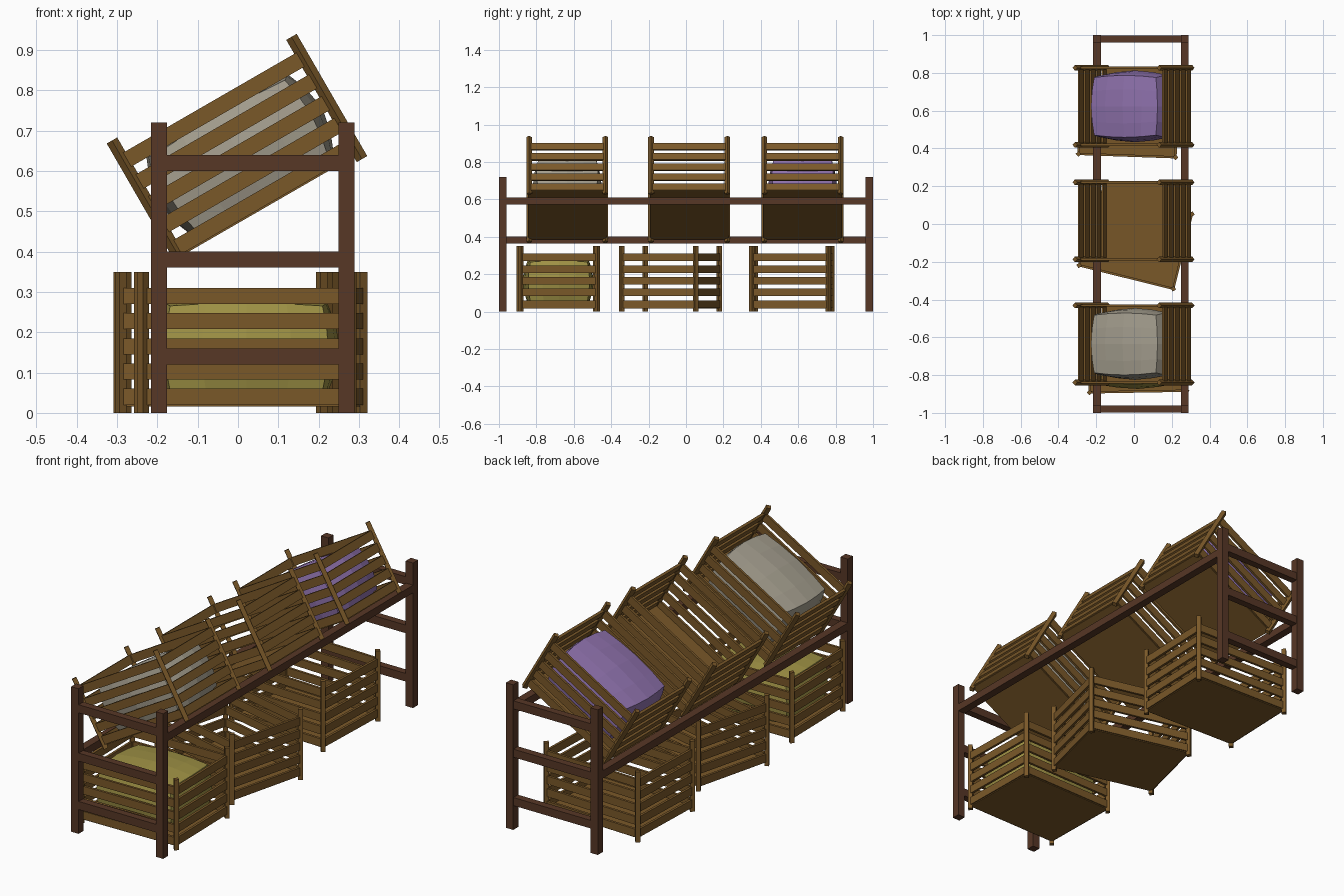
import bpy, bmesh
from math import radians, pi
from mathutils import Matrix, Vector

if "Cube" in bpy.data.objects:
    bpy.data.objects.remove(bpy.data.objects["Cube"])


def material(name, rgb):
    m = bpy.data.materials.new(name)
    m.diffuse_color = (*rgb, 1)
    m.use_nodes = True
    m.node_tree.nodes["Principled BSDF"].inputs["Base Color"].default_value = m.diffuse_color
    return m


CRATE_WOOD = material("crate_wood", (0.195, 0.098, 0.022))
FRAME_WOOD = material("frame_wood", (0.095, 0.038, 0.019))
PURPLE = material("purple_cloth", (0.27, 0.165, 0.41))
CREAM = material("cream_cloth", (0.37, 0.34, 0.27))
YELLOW = material("yellow_cloth", (0.35, 0.29, 0.06))


def box(bm, lo, hi):
    lo, hi = Vector(lo), Vector(hi)
    mat = Matrix.Translation((lo + hi) / 2) @ Matrix.Diagonal((*(hi - lo), 1))
    bmesh.ops.create_cube(bm, size=1, matrix=mat)


def finish(bm, name, mat, matrix=Matrix()):
    me = bpy.data.meshes.new(name)
    bm.to_mesh(me)
    bm.free()
    me.materials.append(mat)
    ob = bpy.data.objects.new(name, me)
    ob.matrix_world = matrix
    bpy.context.collection.objects.link(ob)
    return ob


# Stand: four posts, end rails, a low and a high long rail
XL, XR, H = -0.196, 0.269, 0.02
for side, x in (("left", XL), ("right", XR)):
    for end, y in (("front", -0.98), ("back", 0.98)):
        bm = bmesh.new()
        box(bm, (x - H, y - H, 0), (x + H, y + H, 0.72))
        finish(bm, f"{end}_{side}_post", FRAME_WOOD)
for end, y in (("front", -0.98), ("back", 0.98)):
    for i, z in enumerate((0.12, 0.36, 0.60)):
        bm = bmesh.new()
        box(bm, (XL + H, y - H * 0.9, z), (XR - H, y + H * 0.9, z + 0.04))
        finish(bm, f"{end}_end_rail_{i + 1}", FRAME_WOOD)
for name, x, z in (("low_long_rail", XL, 0.365), ("high_long_rail", XR, 0.572)):
    bm = bmesh.new()
    box(bm, (x - H, -0.96, z), (x + H, 0.96, z + 0.038))
    finish(bm, name, FRAME_WOOD)


# Slatted crate, origin at the centre of its base
PX, PY, PR, T = 0.257, 0.204, 0.015, 0.006


def crate(name, matrix):
    bm = bmesh.new()
    for sx in (-1, 1):
        for sy in (-1, 1):  # four-sided corner stakes, edge outward
            bmesh.ops.create_cone(bm, cap_ends=True, segments=4, radius1=PR, radius2=PR, depth=0.35,
                                  matrix=Matrix.Translation((sx * PX, sy * PY, 0.175)))
    for i in range(5):
        z = 0.02 + i * 0.0625
        for s in (-1, 1):
            box(bm, (-PX, s * PY - T, z), (PX, s * PY + T, z + 0.04))
            box(bm, (s * PX - T, -PY, z), (s * PX + T, PY, z + 0.04))
    box(bm, (-PX, -PY, 0.016), (PX, PY, 0.028))  # floor
    finish(bm, name, CRATE_WOOD, matrix)


# Bulging low-poly bundle filling a crate
def bundle(name, mat, matrix):
    bm = bmesh.new()
    bmesh.ops.create_cube(bm, size=2)
    bmesh.ops.subdivide_edges(bm, edges=bm.edges[:], cuts=3, use_grid_fill=True)
    for v in bm.verts:
        p = v.co.lerp(v.co.normalized() * 1.3, 0.4) / 1.12
        v.co = Vector((p.x * 0.235, p.y * 0.19, p.z * 0.131 + 0.16))
    finish(bm, name, mat, matrix)


# Upper row, tilted toward the left
for i, (y, mat) in enumerate(((-0.635, CREAM), (0.017, None), (0.623, PURPLE))):
    m = Matrix.Translation((0.085, y, 0.501)) @ Matrix.Rotation(radians(-30), 4, 'Y')
    crate(f"upper_crate_{i + 1}", m)
    if mat:
        bundle(f"upper_bundle_{i + 1}", mat, m)

# Lower row, standing on the ground slightly turned
for i, (x, y, a, mat) in enumerate(((0.018, -0.683, 1, YELLOW), (0.008, -0.083, -14, None),
                                    (-0.03, 0.566, -2, None))):
    m = Matrix.Translation((x, y, 0)) @ Matrix.Rotation(radians(a), 4, 'Z')
    crate(f"lower_crate_{i + 1}", m)
    if mat:
        bundle(f"lower_bundle_{i + 1}", mat, m)
